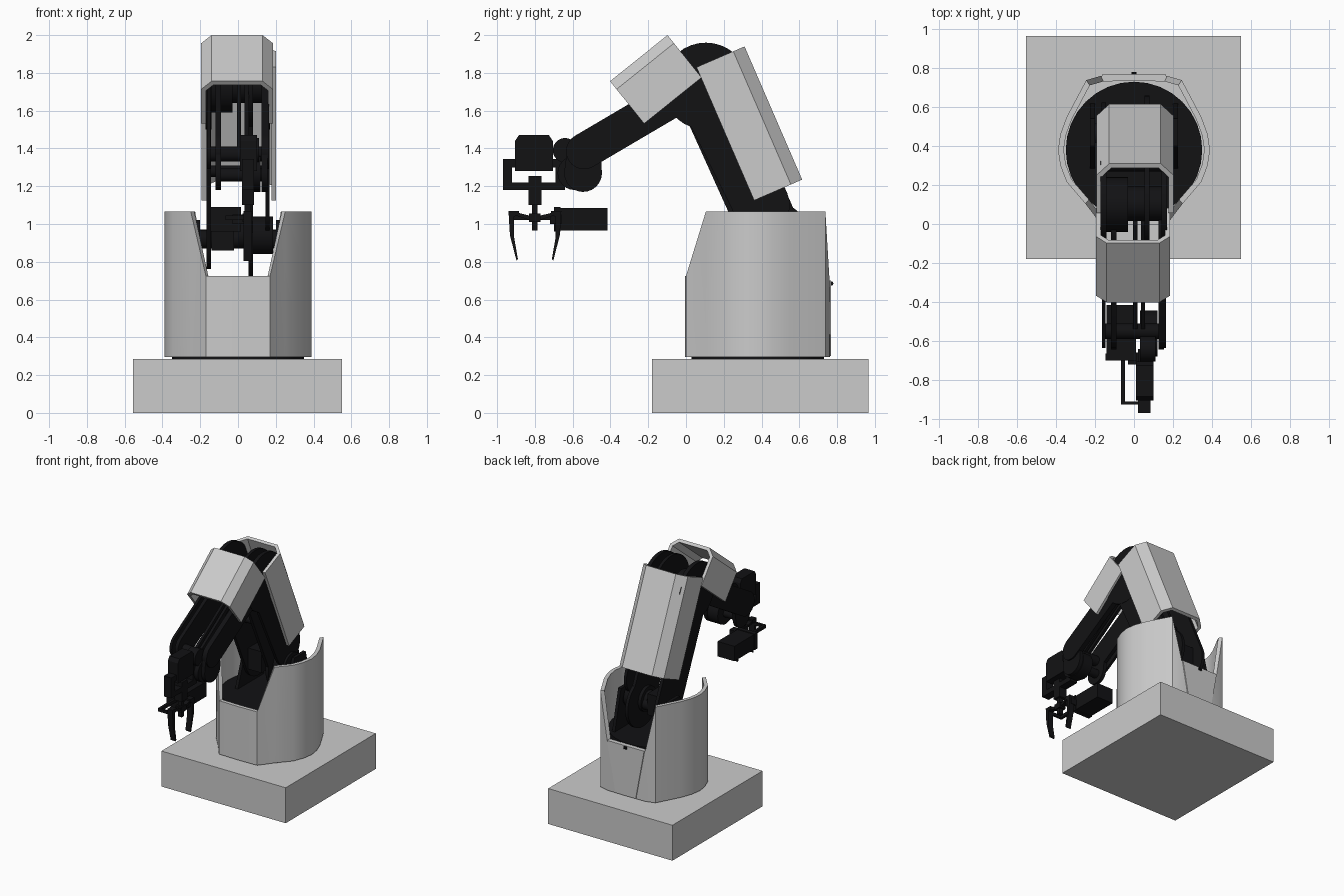
import bpy, bmesh, math
from mathutils import Vector

if "Cube" in bpy.data.objects:
    bpy.data.objects.remove(bpy.data.objects["Cube"])

dark = bpy.data.materials.new("black_plastic")
dark.diffuse_color = (0.006, 0.006, 0.007, 1)
dark.use_nodes = True
dark.node_tree.nodes["Principled BSDF"].inputs["Base Color"].default_value = dark.diffuse_color


def finish(name, bm, mat=None, smooth=True):
    bmesh.ops.recalc_face_normals(bm, faces=bm.faces[:])
    me = bpy.data.meshes.new(name)
    bm.to_mesh(me)
    bm.free()
    ob = bpy.data.objects.new(name, me)
    bpy.context.collection.objects.link(ob)
    if mat:
        me.materials.append(mat)
    if smooth:
        bpy.ops.object.select_all(action='DESELECT')
        ob.select_set(True)
        bpy.context.view_layer.objects.active = ob
        bpy.ops.object.shade_smooth_by_angle(angle=math.radians(33))
    return ob


def prism(name, loop, vec, mat=dark, smooth=True):
    bm = bmesh.new()
    a = [bm.verts.new(p) for p in loop]
    b = [bm.verts.new(Vector(p) + Vector(vec)) for p in loop]
    bm.faces.new(a)
    bm.faces.new(b[::-1])
    for i in range(len(a)):
        j = (i + 1) % len(a)
        bm.faces.new((a[i], a[j], b[j], b[i]))
    return finish(name, bm, mat, smooth)


def plate(name, yz, x0, x1):
    return prism(name, [(x0, y, z) for y, z in yz], (x1 - x0, 0, 0))


def box(name, x, y, z, mat=dark):
    return prism(name, [(x[0], y[0], z[0]), (x[1], y[0], z[0]), (x[1], y[1], z[0]), (x[0], y[1], z[0])],
                 (0, 0, z[1] - z[0]), mat, False)


def disc(name, y, z, r, x0, x1, n=32):
    t = [2 * math.pi * i / n for i in range(n)]
    return plate(name, [(y + r * math.cos(a), z + r * math.sin(a)) for a in t], x0, x1)


def link(name, p, q, r0, r1, x0, x1, n=12):
    # plate with round ends
    a0 = math.atan2(q[1] - p[1], q[0] - p[0])
    pts = []
    for c, r, s in ((p, r0, a0 + math.pi / 2), (q, r1, a0 - math.pi / 2)):
        pts += [(c[0] + r * math.cos(s + math.pi * i / n), c[1] + r * math.sin(s + math.pi * i / n))
                for i in range(n + 1)]
    return plate(name, pts, x0, x1)


def cover(name, start, end, depth, xc, half, cham):
    # chamfered channel swept along the arm
    u = Vector((0, end[0] - start[0], end[1] - start[1]))
    v = Vector((0, u.z, -u.y)).normalized() * (1 if depth > 0 else -1)
    d, t = abs(depth), 0.025
    h = [(half - cham, 0), (half, cham), (half, d), (half - t, d), (half - t, cham + .01), (half - cham - .01, t)]
    prof = h + [(-x, e) for x, e in h[::-1]]
    loop = [Vector((xc + x, start[0], start[1])) + v * e for x, e in prof]
    return prism(name, loop, u, None)


# Base and turntable
box("base_block", (-.555, .55), (-.18, .965), (0, .285), None)


def drum(name, r, z0, z1):
    t = [2 * math.pi * i / 32 for i in range(32)]
    prism(name, [(r * math.cos(a), .38 + r * math.sin(a), z0) for a in t], (0, 0, z1 - z0))


drum("turntable", .35, .285, .70)

# Body shell with front and back notches: x, y, top height
half = [(.17, 0, .725), (.25, .105, 1.065), (.345, .215, 1.065), (.378, .30, 1.065), (.39, .38, 1.065),
        (.378, .46, 1.065), (.345, .55, 1.065), (.245, .738, 1.065), (.17, .76, .70)]
outer = [(0, -.005, .725)] + half + [(0, .763, .70)] + [(-x, y, z) for x, y, z in half[::-1]]
bm = bmesh.new()
rings = []
for k, top in ((1, 0), (1, 1), (.925, 1), (.925, 0)):
    rings.append([bm.verts.new((x * k, .38 + (y - .38) * k, z if top else .295)) for x, y, z in outer])
for i in range(4):
    a, b = rings[i], rings[(i + 1) % 4]
    for j in range(len(a)):
        m = (j + 1) % len(a)
        bm.faces.new((a[j], a[m], b[m], b[j]))
finish("body_shell", bm)
prism("back_panel", [(-.09, .75, .30), (.09, .75, .30), (.165, .75, .70), (-.165, .75, .70)], (0, .018, 0), None)
disc("panel_latch", .768, .685, .012, -.012, .012, 10)

# Shoulder
S, E = (.465, .92), (.105, 1.73)
for s in (-1, 1):
    plate("shoulder_bracket", [(.28, .69), (.62, .69), (.54, 1.02), (.40, 1.02)], s * .20, s * .225)
disc("shoulder_axle", *S, .05, -.2, .2, 20)
disc("shoulder_motor_right", .43, .94, .10, .03, .185)
disc("shoulder_motor_cap", .43, .94, .07, .0, .03)
box("shoulder_motor_left", (-.14, -.02), (.33, .52), (.86, 1.03))
disc("shoulder_gear", *S, .195, .055, .08)

# Upper arm
for x in (-.168, .055):
    link("upper_arm_plate", E, S, .165, .16, x, x + .025)
link("upper_arm_side_plate", E, (.40, 1.10), .165, .15, .145, .168)
disc("upper_arm_spacer", .30, 1.28, .03, -.16, .16, 16)
cover("upper_arm_cover", (.31, 1.94), (.615, 1.235), .277, .005, .197, .065)

# Elbow
for x0, x1 in ((-.172, -.14), (.055, .08), (.14, .17)):
    disc("elbow_disc", *E, .23, x0, x1, 36)
disc("elbow_axle", *E, .09, -.165, .165)
disc("elbow_motor", .10, 1.73, .14, -.14, -.03)

# Forearm
W = (-.54, 1.385)
for x0, x1 in ((-.165, -.145), (-.118, -.09), (.125, .165)):
    link("forearm_plate", (-.03, 1.685), W, .095, .095, x0, x1)
for x in (-.005, .035):
    link("forearm_rod", (0, 1.74), W, .018, .018, x, x + .022)
cover("forearm_cover", (-.098, 2.0), (-.402, 1.756), -.288, -.005, .19, .055)

# Wrist
disc("wrist_shaft", -.55, 1.37, .04, -.165, .165, 20)
disc("wrist_pulley_upper", -.64, 1.39, .065, .03, .11)
link("wrist_joint", (-.59, 1.27), (-.545, 1.27), .09, .10, .03, .12)
link("wrist_side_link", (-.54, 1.38), (-.545, 1.27), .09, .10, .125, .155)
link("wrist_left_link", (-.54, 1.38), (-.555, 1.27), .09, .09, -.118, -.09)
disc("wrist_lower_shaft", -.55, 1.26, .035, -.11, .15, 16)
c = .02
plate("wrist_motor", [(-.905, 1.28), (-.705, 1.28), (-.705, 1.44), (-.725, 1.47), (-.885, 1.47), (-.905, 1.44)], .01, .10)
for y, z in (((-.97, -.92), (1.18, 1.345)), ((-.69, -.64), (1.18, 1.345)),
             ((-.97, -.64), (1.18, 1.22)), ((-.97, -.64), (1.30, 1.345))):
    box("wrist_frame_bar", (.02, .085), y, z)
box("wrist_stub", (.02, .085), (-.835, -.765), (1.10, 1.255))

# Gripper
box("gripper_rod", (.035, .07), (-.815, -.785), (.965, 1.11))
box("gripper_hub", (.025, .08), (-.83, -.77), (1.01, 1.055))
for s in (-1, 1):
    def m(pts):
        return [(-.80 + s * y, z) for y, z in pts]
    plate("finger", m([(.085, 1.07), (.14, 1.07), (.132, .94), (.097, .805), (.09, .815), (.11, .93), (.11, 1.04),
                       (.085, 1.045)]), .03, .075)
    plate("finger_link", m([(.01, 1.015), (.10, 1.045), (.10, 1.062), (.01, 1.04)]), .035, .07)
box("gripper_side_bar", (-.066, -.046), (-.925, -.69), (1.02, 1.045))
box("gripper_cross_bar", (-.066, .04), (-.925, -.91), (1.02, 1.045))
box("gripper_motor", (-.14, .01), (-.69, -.415), (.965, 1.085))
box("gripper_motor_flange", (-.145, .015), (-.70, -.665), (.96, 1.09))
box("gripper_motor_arm", (-.03, .06), (-.72, -.66), (1.0, 1.05))
